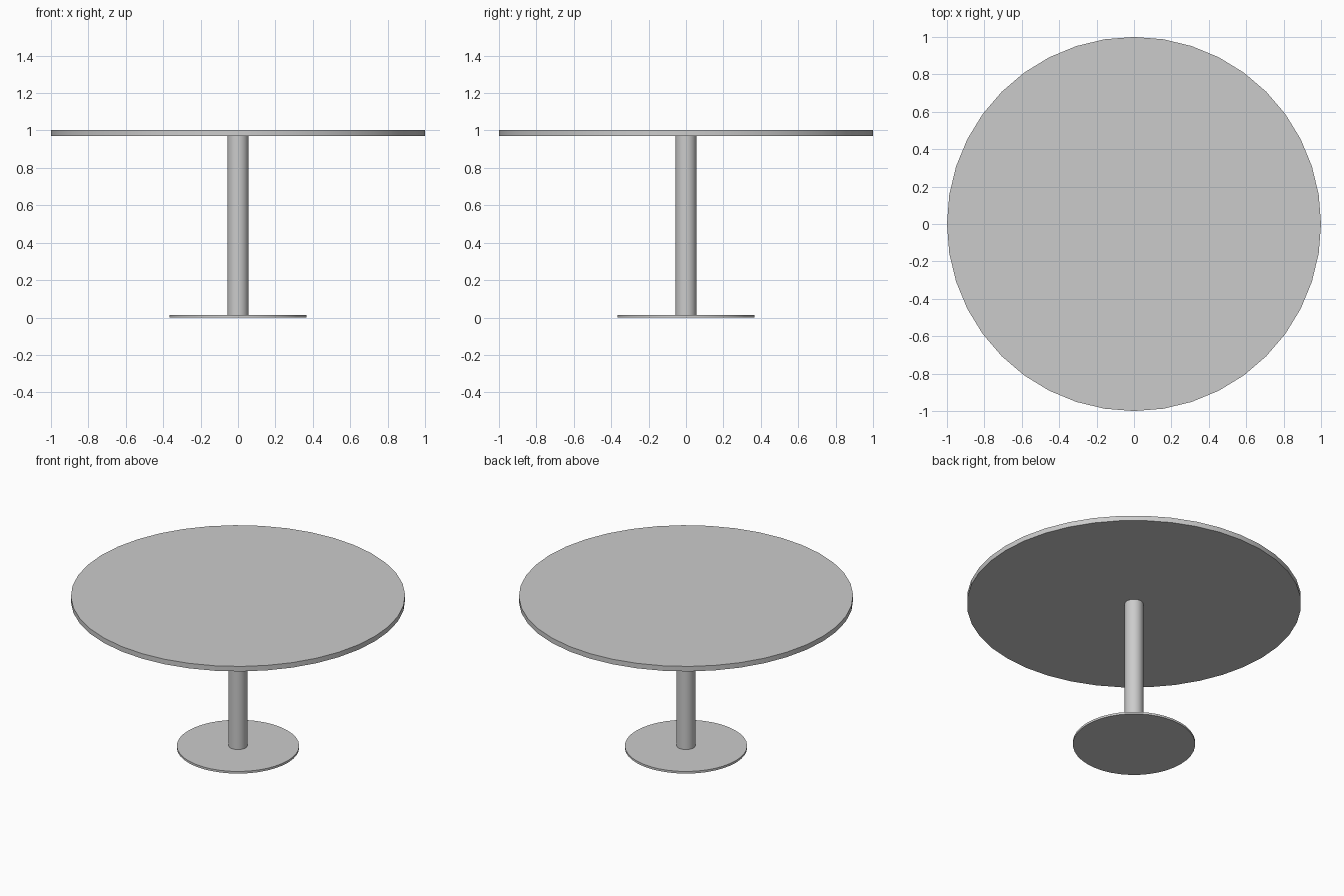
import bpy
import math

if "Cube" in bpy.data.objects:
    bpy.data.objects.remove(bpy.data.objects["Cube"])


def disc(name, radius, z0, z1, sides=40):
    """Upright cylinder between two heights, smooth round the rim."""
    bpy.ops.mesh.primitive_cylinder_add(
        vertices=sides, radius=radius, depth=z1 - z0,
        location=(0, 0, (z0 + z1) / 2))
    obj = bpy.context.object
    obj.name = name
    bpy.ops.object.shade_smooth_by_angle(angle=math.radians(30))
    return obj


# Floor plate, central post and round top
disc("base_plate", 0.366, 0.0, 0.014)
disc("pedestal_column", 0.056, 0.014, 0.97)
disc("table_top", 1.0, 0.97, 1.003)
